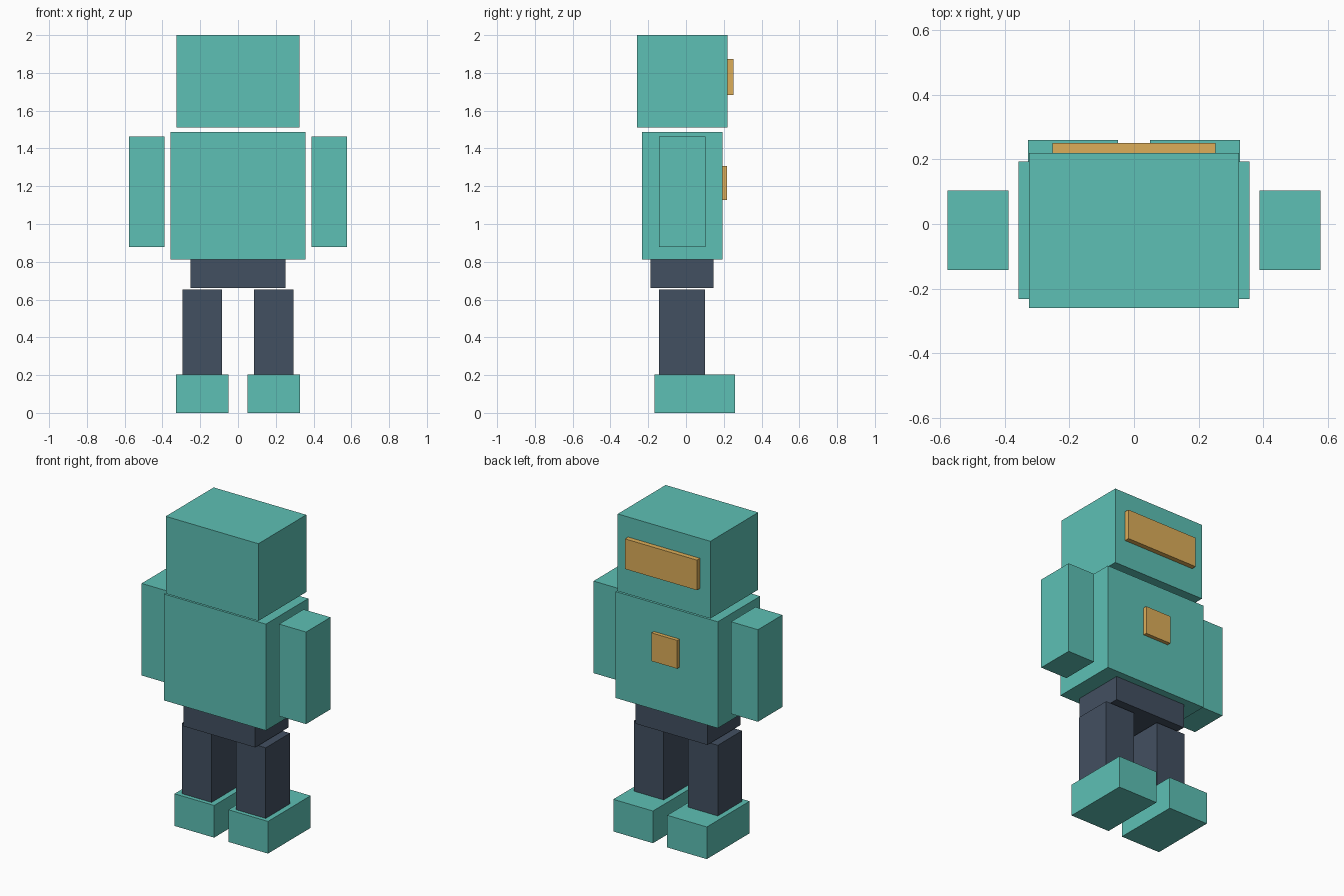
import bpy

if "Cube" in bpy.data.objects:
    bpy.data.objects.remove(bpy.data.objects["Cube"])


def material(name, color):
    m = bpy.data.materials.new(name)
    m.diffuse_color = color
    m.use_nodes = True
    m.node_tree.nodes["Principled BSDF"].inputs["Base Color"].default_value = m.diffuse_color
    return m


TEAL = material("teal", (0.11, 0.53, 0.46, 1))
DARK = material("dark_slate", (0.055, 0.08, 0.12, 1))
AMBER = material("amber", (0.72, 0.42, 0.10, 1))


def box(name, x, y, z, mat):
    """Box from its (min, max) range on each axis."""
    ranges = (x, y, z)
    bpy.ops.mesh.primitive_cube_add(size=1, location=[(a + b) / 2 for a, b in ranges])
    ob = bpy.context.object
    ob.name = ob.data.name = name
    size = [b - a for a, b in ranges]
    for v in ob.data.vertices:
        v.co = [c * s for c, s in zip(v.co, size)]
    ob.data.materials.append(mat)
    return ob


def pair(name, x, y, z, mat):
    """Mirrored left and right boxes."""
    box("right_" + name, x, y, z, mat)
    box("left_" + name, (-x[1], -x[0]), y, z, mat)


# Central body
box("head", (-0.325, 0.325), (-0.26, 0.22), (1.51, 2.0), TEAL)
box("torso", (-0.358, 0.358), (-0.232, 0.193), (0.813, 1.488), TEAL)
box("hips", (-0.252, 0.252), (-0.187, 0.145), (0.66, 0.813), DARK)

# Limbs
pair("arm", (0.388, 0.577), (-0.142, 0.103), (0.878, 1.462), TEAL)
pair("leg", (0.086, 0.294), (-0.142, 0.101), (0.204, 0.652), DARK)
pair("foot", (0.05, 0.328), (-0.168, 0.26), (0.0, 0.204), TEAL)

# Amber panels on the +y side
box("visor", (-0.252, 0.252), (0.22, 0.251), (1.682, 1.873), AMBER)
box("chest_panel", (-0.09, 0.09), (0.193, 0.217), (1.128, 1.307), AMBER)
